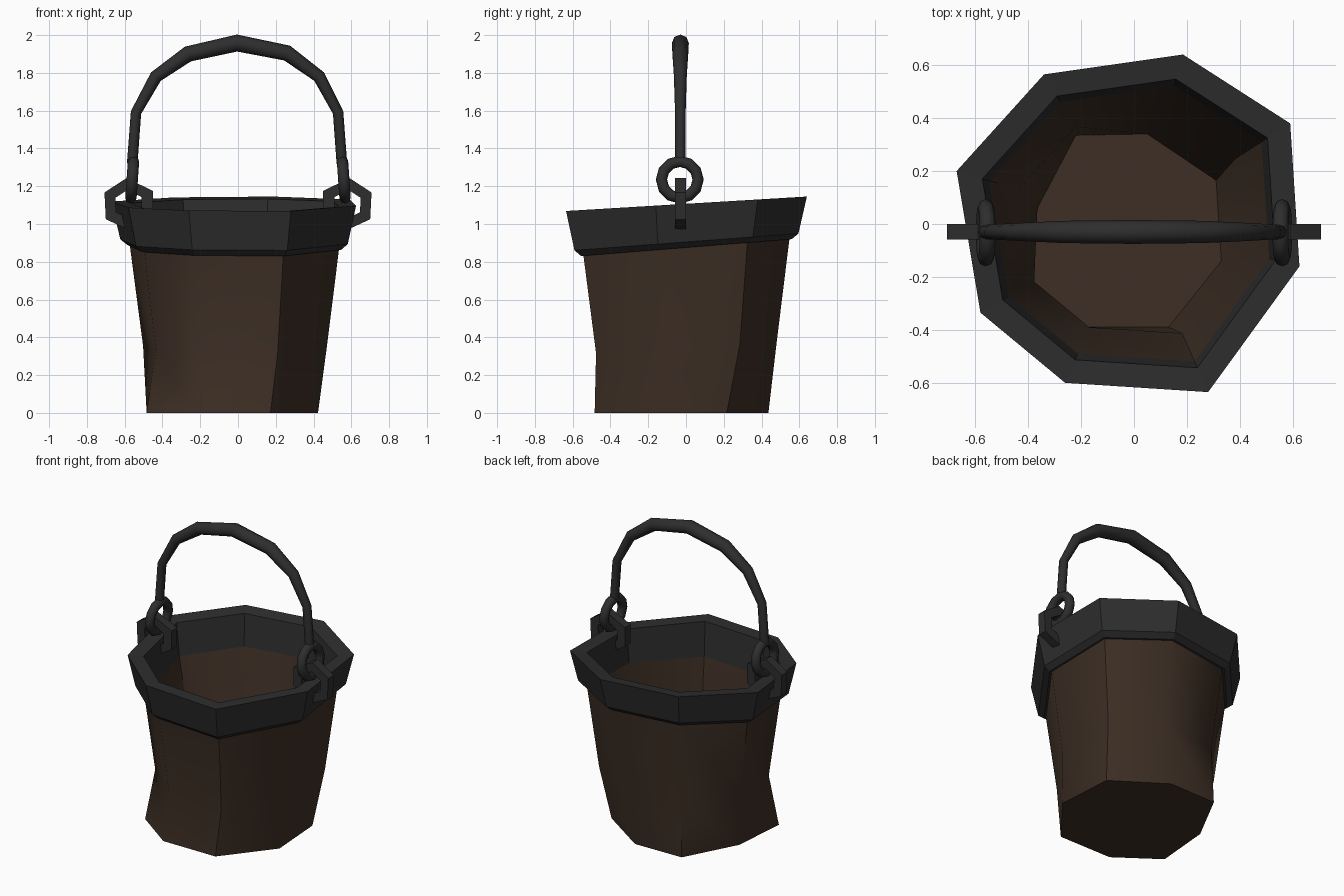
import bpy, bmesh, math
from mathutils import Vector, Matrix

if "Cube" in bpy.data.objects:
    bpy.data.objects.remove(bpy.data.objects["Cube"])


def material(name, rgb):
    m = bpy.data.materials.new(name)
    m.diffuse_color = (*rgb, 1)
    m.use_nodes = True
    m.node_tree.nodes["Principled BSDF"].inputs["Base Color"].default_value = m.diffuse_color
    return m


WOOD = material("dark_wood", (0.047, 0.028, 0.018))
IRON = material("dark_iron", (0.027, 0.027, 0.027))


def loft(name, rings, mat, closed=False, smooth=None):
    """Skin a list of equal-length point rings; cap the ends or close the loop."""
    bm = bmesh.new()
    vs = [[bm.verts.new(p) for p in r] for r in rings]
    n = len(rings[0])
    pairs = list(zip(vs, vs[1:])) + ([(vs[-1], vs[0])] if closed else [])
    for a, b in pairs:
        for i in range(n):
            j = (i + 1) % n
            bm.faces.new((a[i], a[j], b[j], b[i]))
    if not closed:
        bm.faces.new(vs[0])
        bm.faces.new(vs[-1])
    bmesh.ops.recalc_face_normals(bm, faces=bm.faces)
    me = bpy.data.meshes.new(name)
    bm.to_mesh(me)
    bm.free()
    me.materials.append(mat)
    ob = bpy.data.objects.new(name, me)
    bpy.context.collection.objects.link(ob)
    if smooth:
        bpy.ops.object.select_all(action='DESELECT')
        ob.select_set(True)
        bpy.context.view_layer.objects.active = ob
        bpy.ops.object.shade_smooth_by_angle(angle=math.radians(smooth))
    return ob


# uneven eight-sided outlines of the rim and of the floor
RIM = [(-.67, .2), (-.34, .565), (.185, .64), (.59, .38),
       (.625, -.16), (.28, -.635), (-.26, -.6), (-.58, -.335)]
FLOOR = [(-.365, .06), (-.22, .335), (.05, .34), (.31, .165),
         (.33, -.14), (.13, -.39), (-.175, -.39), (-.39, -.235)]


def rim_ring(s, z, slope):
    return [(x * s, y * s, z + slope * y * s) for x, y in RIM]


def floor_ring(s, z):
    return [(-.03 + (x + .03) * s, -.03 + (y + .03) * s, z) for x, y in FLOOR]


# wooden pail: outside up, over the hidden lip, inside down to the floor
loft("wooden_pail", [
    floor_ring(1.26, 0),
    rim_ring(.75, .345, .06),
    rim_ring(.862, .91, .08),
    rim_ring(.825, .91, .08),
    rim_ring(.65, .37, .06),
    floor_ring(1.0, .09)], WOOD, smooth=50)

# iron band around the top
loft("rim_band", [
    rim_ring(1, 1.107, .06),
    rim_ring(.93, .905, .075),
    rim_ring(.875, .875, .08),
    rim_ring(.815, .875, .08),
    rim_ring(.855, 1.1, .06)], IRON, closed=True)

# bail handle, thicker in the grip
PATH = [(-.56, 1.32, .028), (-.54, 1.59, .028), (-.435, 1.78, .034),
        (-.265, 1.9, .042), (-.005, 1.958, .045), (.26, 1.905, .042),
        (.43, 1.78, .034), (.53, 1.59, .028), (.55, 1.32, .028)]
rings = []
for i, (x, z, r) in enumerate(PATH):
    p, q = PATH[max(i - 1, 0)], PATH[min(i + 1, len(PATH) - 1)]
    t = Vector((q[0] - p[0], 0, q[1] - p[1])).normalized()
    side = Vector((-t.z, 0, t.x))
    c = Vector((x, -.03, z))
    rings.append([c + r * (side * math.cos(a) + Vector((0, 1, 0)) * math.sin(a))
                  for a in (k * math.tau / 8 for k in range(8))])
loft("handle", rings, IRON, smooth=60)

# hexagonal brackets through the rim, and the rings hanging in them
HEX = [(.707, 1.167), (.59, 1.243), (.45, 1.175),
       (.45, 1.05), (.58, .97), (.7, 1.025)]
HC = (.582, 1.105)
for s, side in ((-1, "left"), (1, "right")):
    def hex_ring(k, y):
        return [(s * (HC[0] + (x - HC[0]) * k), y, HC[1] + (z - HC[1]) * k)
                for x, z in HEX]
    loft(side + "_bracket", [hex_ring(1, -.058), hex_ring(1, .0),
                             hex_ring(.54, .0), hex_ring(.54, -.058)],
         IRON, closed=True)

    tilt = Matrix.Rotation(-s * .07, 3, 'Y')
    centre = Vector((s * .56, -.033, 1.235))
    torus = []
    for i in range(12):
        a = i * math.tau / 12
        out = Vector((0, math.cos(a), math.sin(a)))
        torus.append([centre + tilt @ (out * (.097 + .03 * math.cos(b))
                                       + Vector((.03 * math.sin(b), 0, 0)))
                      for b in (k * math.tau / 8 for k in range(8))])
    loft(side + "_ring", torus, IRON, closed=True, smooth=60)
